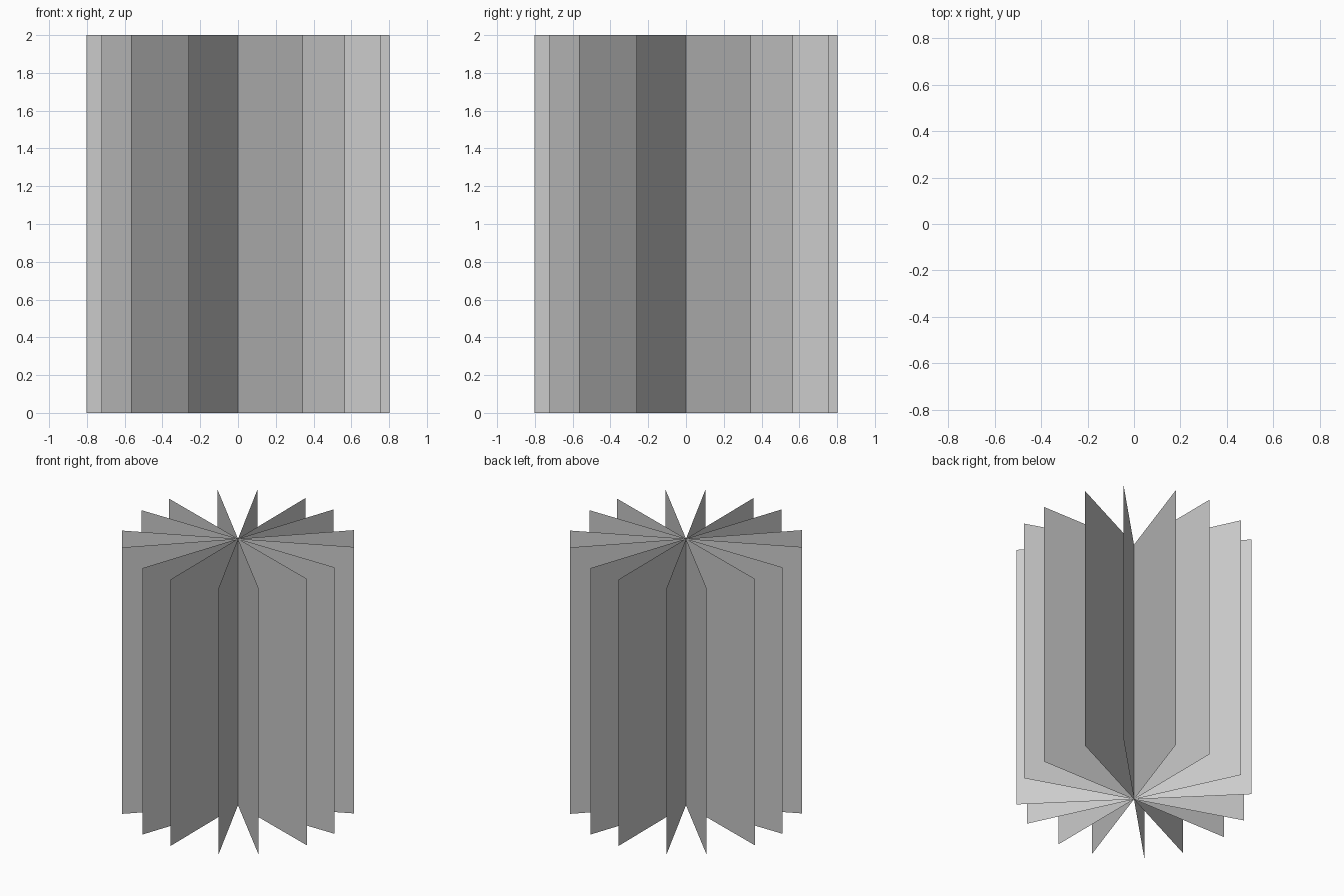
import bpy
from math import radians, pi

if "Cube" in bpy.data.objects:
    bpy.data.objects.remove(bpy.data.objects["Cube"])

HALF_WIDTH, HEIGHT = 0.801, 2.0

# one flat upright card, shared by every blade
mesh = bpy.data.meshes.new("blade")
mesh.from_pydata([(-HALF_WIDTH, 0, 0), (HALF_WIDTH, 0, 0),
                  (HALF_WIDTH, 0, HEIGHT), (-HALF_WIDTH, 0, HEIGHT)],
                 [], [(0, 1, 2, 3)])

# crossed cards through the centre line: four angles, repeated a quarter turn on
for quarter in range(2):
    for angle in (0, 25.5, 45, 71):
        blade = bpy.data.objects.new("crossed_blade", mesh)
        blade.rotation_euler.z = radians(angle) + quarter * pi / 2
        bpy.context.collection.objects.link(blade)
